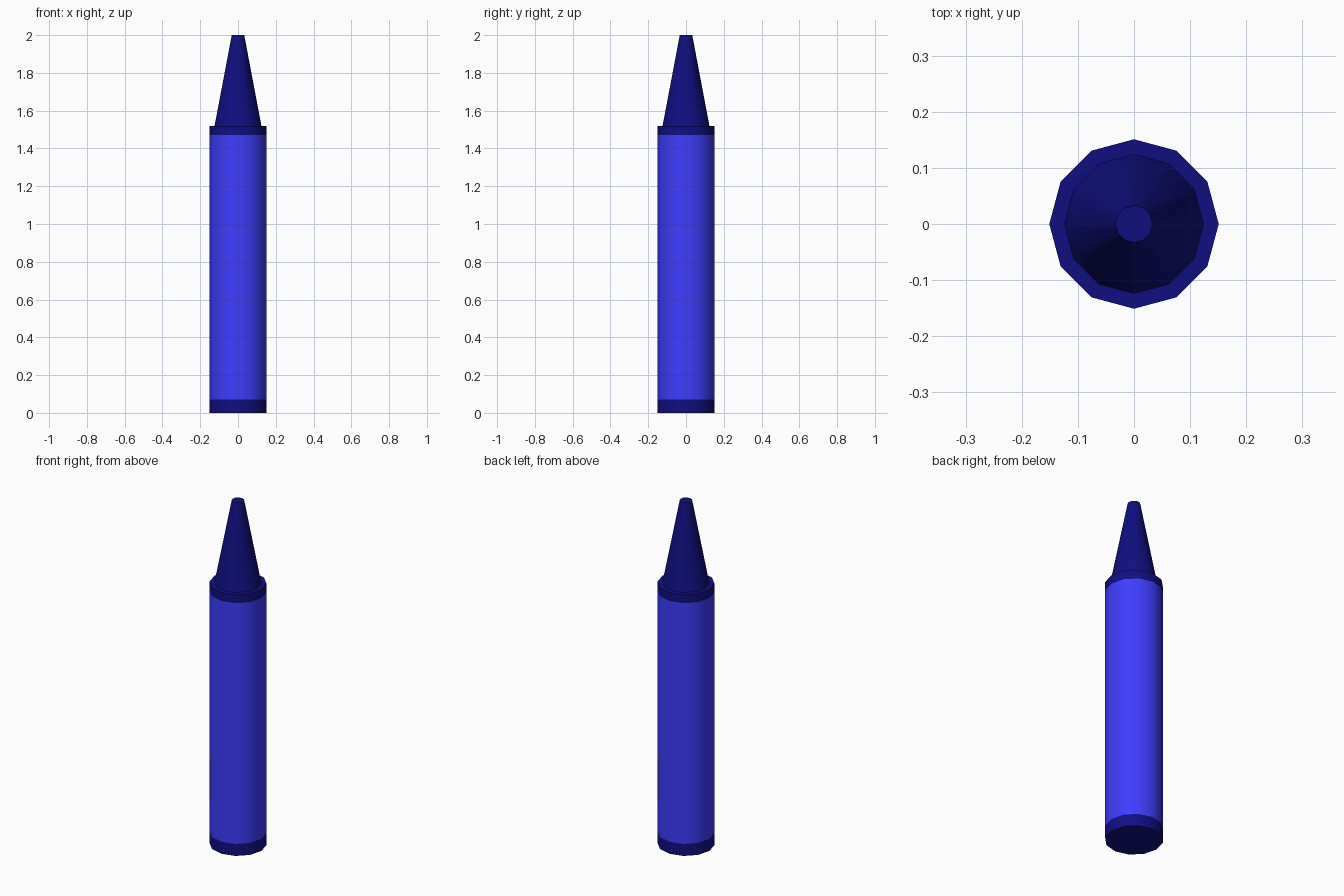
import bpy, bmesh, math

if "Cube" in bpy.data.objects:
    bpy.data.objects.remove(bpy.data.objects["Cube"])

SIDES = 12


def material(name, rgb):
    m = bpy.data.materials.new(name)
    m.diffuse_color = (*rgb, 1)
    m.use_nodes = True
    m.node_tree.nodes["Principled BSDF"].inputs["Base Color"].default_value = m.diffuse_color
    return m


def lathe(name, profile, mat, cap_bottom=False, cap_top=False):
    """Revolve (radius, z) points into a 12-sided surface."""
    bm = bmesh.new()
    rings = []
    for r, z in profile:
        rings.append([bm.verts.new((r * math.cos(math.tau * i / SIDES),
                                    r * math.sin(math.tau * i / SIDES), z))
                      for i in range(SIDES)])
    for lo, hi in zip(rings, rings[1:]):
        for i in range(SIDES):
            j = (i + 1) % SIDES
            bm.faces.new((lo[i], lo[j], hi[j], hi[i]))
    if cap_bottom:
        bm.faces.new(rings[0][::-1])
    if cap_top:
        bm.faces.new(rings[-1])
    mesh = bpy.data.meshes.new(name)
    bm.to_mesh(mesh)
    bm.free()
    mesh.materials.append(mat)
    ob = bpy.data.objects.new(name, mesh)
    bpy.context.collection.objects.link(ob)
    bpy.ops.object.select_all(action='DESELECT')
    ob.select_set(True)
    bpy.context.view_layer.objects.active = ob
    bpy.ops.object.shade_smooth_by_angle(angle=math.radians(40))
    return ob


wax = material("dark_blue_wax", (0.005, 0.005, 0.22))
paper = material("blue_paper", (0.047, 0.047, 1.0))

R = 0.151
# Exposed wax at the base
lathe("base_end", [(R, 0), (R, 0.07)], wax, cap_bottom=True)
# Paper wrapper
lathe("wrapper", [(R, 0.07), (R, 1.47)], paper)
# Collar, shoulder and blunt tapered tip
lathe("tip", [(R, 1.47), (R, 1.52), (0.124, 1.52), (0.033, 2.0)], wax, cap_top=True)
